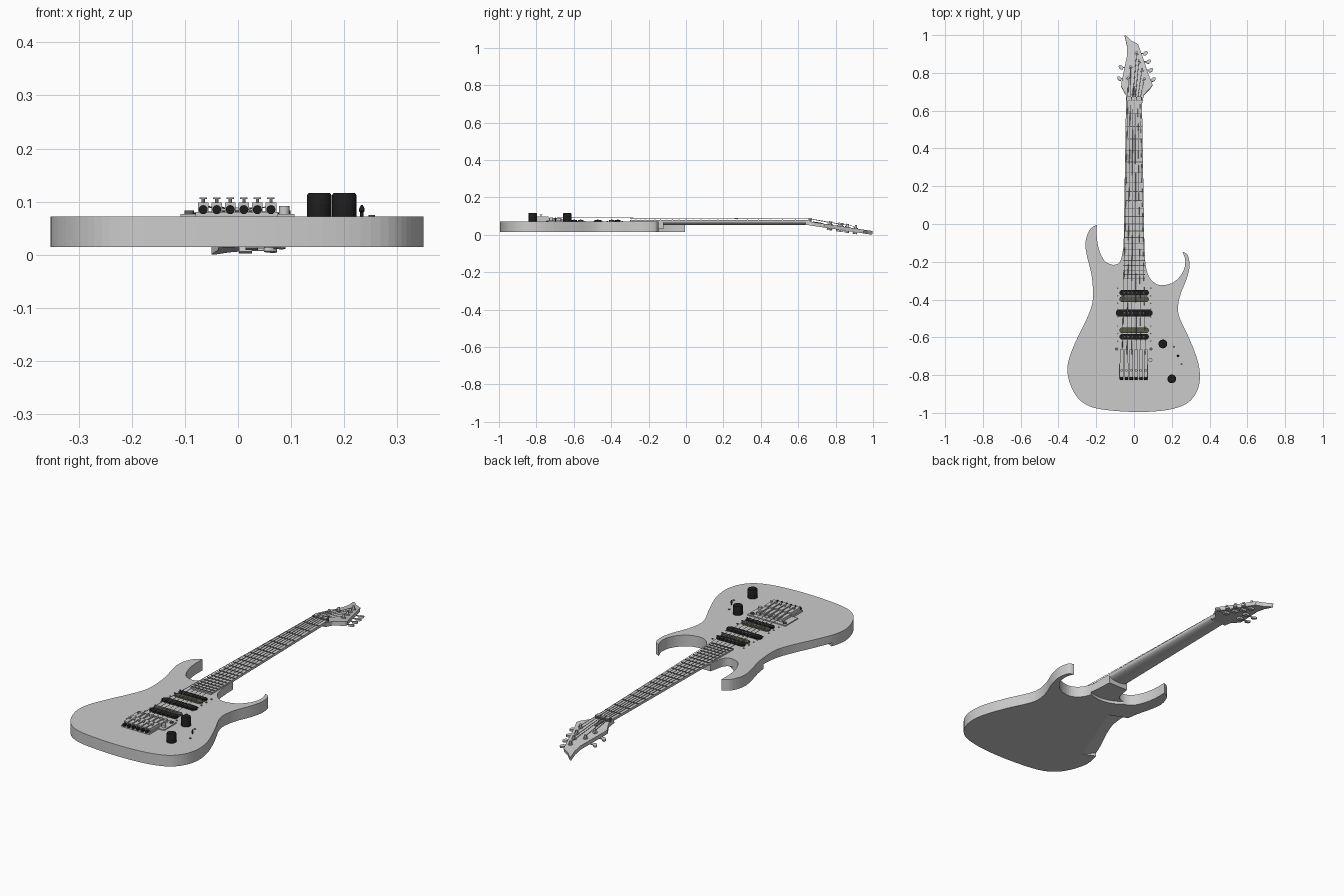
import bpy, bmesh
from math import sin, cos, pi, radians
from mathutils import Matrix, Vector

if "Cube" in bpy.data.objects:
    bpy.data.objects.remove(bpy.data.objects["Cube"])


def material(name, c):
    m = bpy.data.materials.new(name)
    m.diffuse_color = (*c, 1)
    m.use_nodes = True
    m.node_tree.nodes["Principled BSDF"].inputs["Base Color"].default_value = m.diffuse_color
    return m


BLACK = material("black", (0.012, 0.012, 0.012))
OLIVE = material("olive", (0.09, 0.1, 0.06))
DARK = material("dark_metal", (0.12, 0.12, 0.12))


def make(name, verts, faces, mat=None, mw=None, smooth=False):
    me = bpy.data.meshes.new(name)
    me.from_pydata(verts, [], faces)
    bm = bmesh.new()
    bm.from_mesh(me)
    bmesh.ops.recalc_face_normals(bm, faces=bm.faces)
    bm.to_mesh(me)
    bm.free()
    ob = bpy.data.objects.new(name, me)
    bpy.context.collection.objects.link(ob)
    if mat:
        me.materials.append(mat)
    if mw:
        ob.matrix_world = mw
    if smooth:
        bpy.ops.object.select_all(action='DESELECT')
        ob.select_set(True)
        bpy.context.view_layer.objects.active = ob
        bpy.ops.object.shade_smooth_by_angle(angle=radians(35))
    return ob


def loft(name, rings, **kw):
    n = len(rings[0])
    faces = [list(range(n)), list(range((len(rings) - 1) * n, len(rings) * n))]
    for r in range(len(rings) - 1):
        for i in range(n):
            j = (i + 1) % n
            faces.append([r * n + i, r * n + j, (r + 1) * n + j, (r + 1) * n + i])
    return make(name, [p for r in rings for p in r], faces, **kw)


def prism(name, pts, z0, z1, **kw):
    return loft(name, [[(x, y, z) for x, y in pts] for z in (z0, z1)], **kw)


def box(name, x0, x1, y0, y1, z0, z1, **kw):
    return prism(name, [(x0, y0), (x1, y0), (x1, y1), (x0, y1)], z0, z1, **kw)


def circle(x, y, r, n=16):
    return [(x + r * cos(2 * pi * i / n), y + r * sin(2 * pi * i / n)) for i in range(n)]


def disc(name, x, y, r, z0, z1, n=16, **kw):
    return prism(name, circle(x, y, r, n), z0, z1, smooth=True, **kw)


def capsule(x, y, half, r, n=8):
    arc = [pi * i / n - pi / 2 for i in range(n + 1)]
    right = [(x + half - r + r * cos(a), y + r * sin(a)) for a in arc]
    return right + [(2 * x - px, 2 * y - py) for px, py in right]


def spline(pts, n=5):
    # Catmull-Rom through the points, last point left off
    p = [Vector(q) for q in [pts[0], *pts, pts[-1]]]
    out = []
    for a, b, c, d in zip(p, p[1:], p[2:], p[3:]):
        for i in range(n):
            t = i / n
            out.append(tuple(0.5 * (2 * b + (c - a) * t + (2 * a - 5 * b + 4 * c - d) * t ** 2
                                    + (3 * b - a - 3 * c + d) * t ** 3)))
    return out


def cut(ob, cutter):
    cutter.hide_render = True
    m = ob.modifiers.new("cut", 'BOOLEAN')
    m.operation, m.object, m.solver = 'DIFFERENCE', cutter, 'EXACT'
    bpy.context.view_layer.objects.active = ob
    bpy.ops.object.modifier_apply(modifier=m.name)
    bpy.data.objects.remove(cutter)


# Body: outer edge from bass horn round to treble horn, then both cutaways
outer = [(-.197, -.005), (-.234, -.03), (-.257, -.095), (-.25, -.165), (-.224, -.275), (-.218, -.4),
         (-.245, -.49), (-.303, -.61), (-.343, -.71), (-.352, -.79), (-.324, -.88), (-.27, -.946),
         (-.18, -.98), (0, -.995), (.16, -.987), (.268, -.957), (.326, -.9), (.349, -.82), (.337, -.724),
         (.294, -.61), (.243, -.5), (.233, -.44), (.247, -.37), (.279, -.29), (.294, -.222),
         (.284, -.164), (.257, -.148)]
treble_cut = [(.257, -.148), (.271, -.19), (.265, -.24), (.235, -.287), (.19, -.317), (.13, -.322),
              (.083, -.285), (.062, -.22), (.056, -.12)]
bass_cut = [(-.055, -.12), (-.072, -.195), (-.105, -.216), (-.15, -.2), (-.18, -.15), (-.196, -.08), (-.197, -.005)]
body = prism("body", spline(outer) + spline(treble_cut) + [(.056, -.12)] + spline(bass_cut), .015, .072)
# Carved heel and belly contour on the back
cut(body, disc("heel_cutter", 0, -.09, .17, 0, .03, 48))
belly = box("belly_cutter", -.12, .03, -.2, .2, -.1, 0)
belly.matrix_world = (Matrix.Translation((-.225, -.52, .023)) @ Matrix.Rotation(radians(-22), 4, 'Z')
                      @ Matrix.Rotation(radians(12), 4, 'Y'))
bpy.context.view_layer.update()
cut(body, belly)

# Neck with rounded back, and fretboard
NUT, END = .66, -.3


def half_width(y):
    return .042 + (.058 - .042) * (NUT - y) / (NUT - END)


rings = []
for y, depth in ((-.28, .018), (.6, .018), (.67, .016)):
    w = half_width(y)
    arc = [pi + pi * i / 12 for i in range(13)]
    rings.append([(w * cos(a), y, .0705 + depth * sin(a)) for a in arc] + [(w, y, .0735), (-w, y, .0735)])
loft("neck", rings, smooth=True)
a, b = half_width(END), half_width(NUT)
prism("fretboard", [(-a, END), (a, END), (b, NUT), (-b, NUT)], .072, .079)
SCALE = 1.32
for i in range(1, 23):
    y = NUT - SCALE * (1 - 2 ** (-i / 12))
    w = half_width(y)
    box(f"fret_{i}", -w, w, y - .002, y + .002, .0785, .0815, mat=DARK)
box("nut", -.042, .042, .655, .672, .07, .084, mat=DARK)
for i in range(3):
    box(f"nut_clamp_{i}", -.036 + i * .026, -.016 + i * .026, .656, .674, .084, .089)

# Headstock, tilted back about the nut
HEAD = Matrix.Translation((0, .64, .074)) @ Matrix.Rotation(radians(-8.5), 4, 'X')
head_pts = [(-.043, 0), (-.043, .045), (-.068, .09), (-.066, .112), (-.05, .19), (-.036, .26), (-.038, .31), (-.05, .362),
            (-.04, .36), (-.015, .335), (.022, .315), (.045, .25), (.075, .16), (.098, .1),
            (.094, .088), (.052, .045), (.043, 0)]
prism("headstock", head_pts, -.02, 0, mw=HEAD)
prism("truss_cover", [(-.014, .04), (.014, .04), (.005, .09), (-.005, .09)], 0, .003, mat=DARK, mw=HEAD)

# Tuners: bass pair and treble four as post x, post y, button x
tuners = [(-.03, .135, -.074), (-.018, .195, -.066), (.014, .27, .058), (.026, .225, .074),
          (.042, .18, .086), (.055, .13, .1)]
for i, (x, y, bx) in enumerate(tuners):
    s = 1 if bx > 0 else -1
    disc(f"tuner_washer_{i}", x, y, .012, 0, .004, mw=HEAD)
    disc(f"tuner_post_{i}", x, y, .006, .004, .018, mw=HEAD)
    box(f"tuner_gear_{i}", x - .012, x + .012, y - .012, y + .012, -.03, -.02, mw=HEAD)
    lo, hi = sorted((x, bx))
    box(f"tuner_shaft_{i}", lo, hi, y - .0025, y + .0025, -.027, -.022, mw=HEAD)
    prism(f"tuner_button_{i}", [(bx + s * .003 + px, y + s * px * .35 + py) for px, py in capsule(0, 0, .012, .0105)],
          -.029, -.020, mw=HEAD, smooth=True)

# Pickups: neck pair, middle single, bridge pair
coils = [("neck_a", -.364, BLACK, .078, .015), ("neck_b", -.398, OLIVE, .078, .015),
         ("middle", -.471, BLACK, .097, .019),
         ("bridge_a", -.563, OLIVE, .078, .015), ("bridge_b", -.597, BLACK, .078, .015)]
for name, y, mat, half, r in coils:
    prism("pickup_" + name, capsule(.001, y, half, r), .07, .08, mat=mat, smooth=True)
    for i in range(6):
        disc(f"pole_{name}_{i}", -.05 + i * .0204, y, .0045, .08, .0815, 10, mat=DARK)
for y in (-.34, -.381, -.42, -.45, -.492, -.54, -.58, -.62):
    for x in (-.087, .089):
        disc("pickup_screw", x, y, .004, .072, .075, 10, mat=DARK)

# Bridge: plates, pivot posts, saddles with fine tuners
box("bridge_plate", -.108, .106, -.745, -.645, .071, .077)
box("bridge_tail", -.08, .075, -.82, -.74, .072, .081)
for x in (-.092, .09):
    disc("bridge_post", x, -.662, .009, .077, .083, mat=DARK)
disc("arm_socket", .087, -.72, .01, .077, .092)
for i in range(6):
    x = -.0655 + i * .0255
    box(f"saddle_{i}", x - .009, x + .009, -.74, -.665, .077, .091)
    box(f"saddle_arm_{i}", x - .01, x + .01, -.81, -.735, .081, .098)
    mw = Matrix.Translation((x, -.81, .085)) @ Matrix.Rotation(pi / 2, 4, 'X')
    disc(f"string_lock_{i}", 0, 0, .0085, -.002, .015, mat=BLACK, mw=mw)
    disc(f"fine_tuner_stem_{i}", x, -.775, .003, .097, .106, 10)
    disc(f"fine_tuner_{i}", x, -.775, .007, .105, .108)

# Strings over the nut to the posts
for i, (tx, ty, _) in enumerate(tuners):
    path = [(-.062 + i * .0245, -.69, .092), (-.033 + i * .0132, .665, .0855), HEAD @ Vector((tx, ty, .01))]
    cu = bpy.data.curves.new(f"string_{i}", 'CURVE')
    cu.dimensions, cu.bevel_depth, cu.bevel_resolution = '3D', .0016 - i * .00012, 1
    sp = cu.splines.new('POLY')
    sp.points.add(2)
    for p, q in zip(sp.points, path):
        p.co = (*q, 1)
    bpy.context.collection.objects.link(bpy.data.objects.new(f"string_{i}", cu))

# Control knobs, and selector switch with its screws
for i, (x, y) in enumerate(((.153, -.635), (.2, -.82))):
    rings = [[(px, py, z) for px, py in circle(x, y, r, 32)]
             for r, z in ((.023, .072), (.023, .112), (.0205, .116))]
    loft(f"knob_{i}", rings, mat=BLACK, smooth=True)
for x, y in ((.211, -.65), (.252, -.742)):
    disc("switch_screw", x, y, .006, .072, .0745, 12, mat=DARK)
loft("switch_lever", [[(px, py, z) for px, py in circle(.233, -.698, r, 12)]
                      for r, z in ((.003, .072), (.003, .08), (.0055, .082), (.005, .087), (.0015, .094))],
     mat=BLACK, smooth=True)
